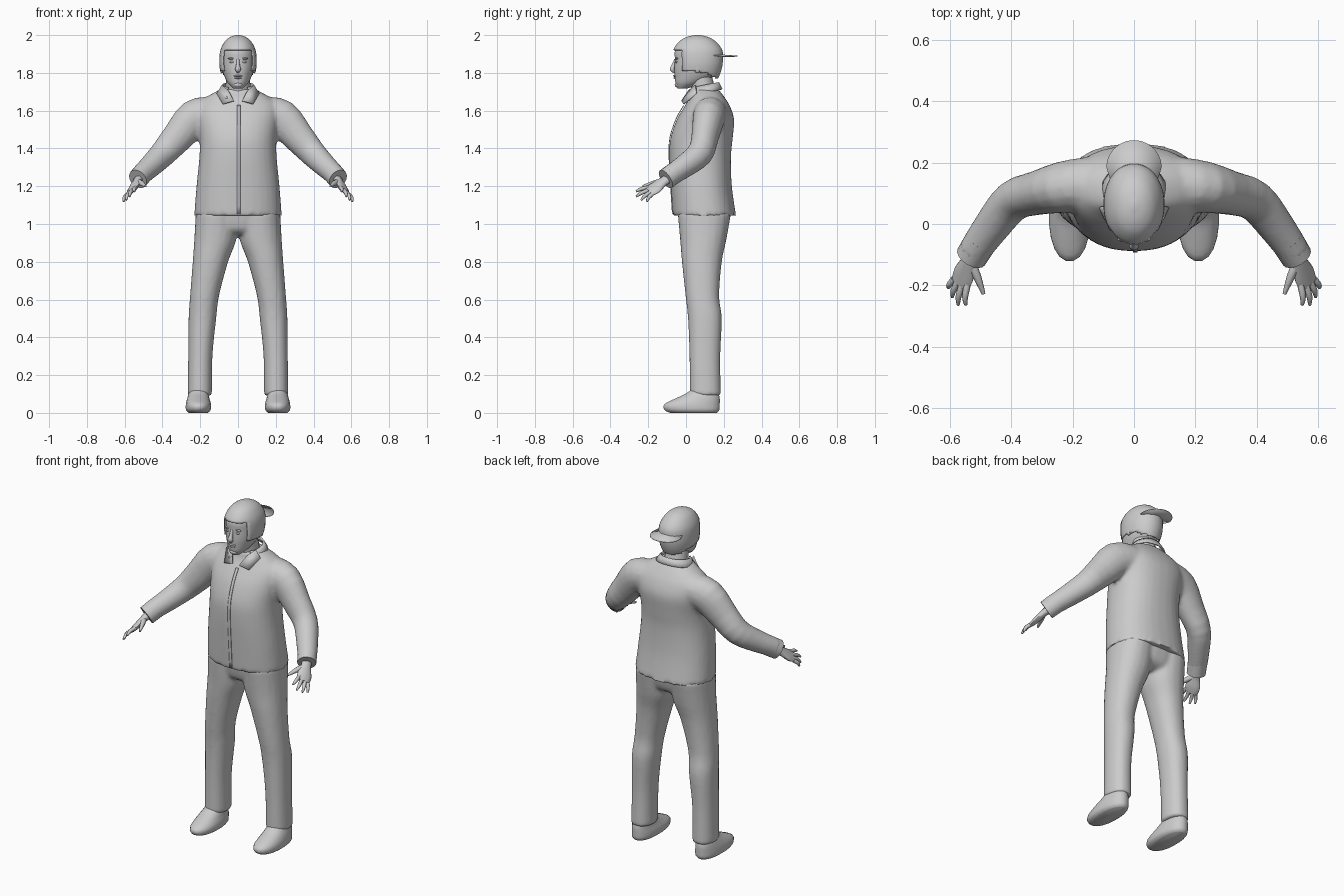
import bpy, bmesh, math
from mathutils import Vector

if "Cube" in bpy.data.objects:
    bpy.data.objects.remove(bpy.data.objects["Cube"])

GREY = (0.6, 0.6, 0.6, 1)
mat = bpy.data.materials.new("plain grey")
mat.use_nodes = True
mat.diffuse_color = GREY
mat.node_tree.nodes["Principled BSDF"].inputs["Base Color"].default_value = GREY


def spline(rows, steps):
    """Catmull-Rom through rows of numbers."""
    rows = [Vector(r) for r in rows]
    ext = [rows[0]] + rows + [rows[-1]]
    out = []
    for a, b, c, d in zip(ext, ext[1:], ext[2:], ext[3:]):
        for i in range(steps):
            t = i / steps
            out.append(b + (c - a) * (t / 2) + (a * 2 - b * 5 + c * 4 - d) * (t * t / 2)
                       + (b * 3 - a - c * 3 + d) * (t ** 3 / 2))
    return out + [rows[-1]]


def skin(bm, rings, caps=True):
    """Bridge equal rings of points into a tube."""
    loops = [[bm.verts.new(p) for p in ring] for ring in rings]
    n = len(loops[0])
    for lo, hi in zip(loops, loops[1:]):
        for i in range(n):
            j = (i + 1) % n
            bm.faces.new((lo[i], lo[j], hi[j], hi[i]))
    if caps:
        bm.faces.new(loops[0][::-1])
        bm.faces.new(loops[-1])


def stack(bm, rows, side=1, n=24, power=2.2, steps=4, caps=True):
    """Horizontal rounded sections, rows of z, x0, x1, y0, y1."""
    rings = []
    for z, x0, x1, y0, y1 in spline(rows, steps):
        ring = []
        for i in range(n):
            a = math.tau * (i + 0.5) / n
            c, s = math.cos(a), math.sin(a)
            px = math.copysign(abs(c) ** (2 / power), c) * (x1 - x0) / 2 + (x0 + x1) / 2
            py = math.copysign(abs(s) ** (2 / power), s) * (y1 - y0) / 2 + (y0 + y1) / 2
            ring.append((px * side, py, z))
        rings.append(ring)
    skin(bm, rings, caps)


def tube(bm, rows, wide=(0, 0, 1), side=1, n=12, steps=3):
    """Sections along a path, rows of x, y, z, wide radius, thin radius."""
    pts = spline(rows, steps)
    rings = []
    for k, p in enumerate(pts):
        t = (pts[min(k + 1, len(pts) - 1)] - pts[max(k - 1, 0)]).to_3d().normalized()
        u = Vector(wide)
        u = (u - t * u.dot(t)).normalized()
        v = t.cross(u)
        ring = []
        for i in range(n):
            a = math.tau * i / n
            q = p.to_3d() + u * math.cos(a) * p[3] + v * math.sin(a) * p[4]
            ring.append((q.x * side, q.y, q.z))
        rings.append(ring)
    skin(bm, rings)


def finish(name, bm, voxel=0, thick=0, angle=50):
    bmesh.ops.recalc_face_normals(bm, faces=bm.faces)
    me = bpy.data.meshes.new(name)
    bm.to_mesh(me)
    bm.free()
    me.materials.append(mat)
    ob = bpy.data.objects.new(name, me)
    bpy.context.collection.objects.link(ob)
    bpy.ops.object.select_all(action="DESELECT")
    ob.select_set(True)
    bpy.context.view_layer.objects.active = ob
    bpy.ops.object.shade_smooth_by_angle(angle=math.radians(angle))
    if voxel:
        m = ob.modifiers.new("merge", "REMESH")
        m.mode, m.voxel_size, m.use_smooth_shade = "VOXEL", voxel, True
        s = ob.modifiers.new("relax", "SMOOTH")
        s.factor, s.iterations = 0.5, 5
    if thick:
        m = ob.modifiers.new("thickness", "SOLIDIFY")
        m.thickness, m.offset = thick, 0
    return ob


def blob(name, loc, size):
    bm = bmesh.new()
    bmesh.ops.create_uvsphere(bm, u_segments=12, v_segments=8, radius=1)
    for v in bm.verts:
        v.co = Vector(a * b for a, b in zip(v.co, size)) + Vector(loc)
    finish(name, bm)


SIDES = (("left", 1), ("right", -1))

# Jacket: torso and sleeves merged
torso = [(1.045, -.232, .232, -.07, .265), (1.2, -.22, .22, -.08, .243),
         (1.35, -.205, .205, -.088, .238), (1.45, -.203, .203, -.083, .247),
         (1.55, -.215, .215, -.05, .255), (1.62, -.215, .215, -.01, .235),
         (1.67, -.17, .17, .02, .205), (1.715, -.09, .09, .03, .17)]
sleeve = [(.14, .13, 1.585, .09, .09), (.23, .12, 1.56, .1, .085),
          (.32, .1, 1.46, .085, .072), (.395, .075, 1.375, .073, .068),
          (.465, -.01, 1.305, .062, .06), (.525, -.095, 1.25, .054, .052)]
bm = bmesh.new()
stack(bm, torso, power=2.3, n=32)
for _, s in SIDES:
    tube(bm, sleeve, side=s, n=16)
finish("jacket", bm, voxel=0.011)

# Front opening flap down the jacket
bm = bmesh.new()
edge = []
for z, _, _, y0, _ in spline(torso[:6], 3):
    edge.append([bm.verts.new((x, y0 - .002, z + .008)) for x in (-.004, .012)])
for a, b in zip(edge, edge[1:]):
    bm.faces.new((a[0], a[1], b[1], b[0]))
finish("front_flap", bm, thick=.004)

# Collar band, higher at the back and open in front
bm = bmesh.new()
stack(bm, [(1.695, -.105, .105, .015, .19), (1.735, -.08, .08, .025, .172)], caps=False, steps=2)
for v in bm.verts:
    v.co.z += (v.co.y - .1) * .2
bmesh.ops.delete(bm, geom=[f for f in bm.faces if f.calc_center_median().y < .035], context="FACES")
finish("collar_band", bm, thick=.008)
for label, s in SIDES:
    bm = bmesh.new()
    flap = [(.083, .05, 1.735), (.112, .055, 1.69), (.08, -.012, 1.635), (.022, -.022, 1.652), (.05, .015, 1.705)]
    bm.faces.new([bm.verts.new((x * s, y, z)) for x, y, z in flap])
    finish(label + "_collar_point", bm, thick=.008)

# Trousers: two legs and hips merged
leg = [(.09, .138, .267, .02, .185), (.3, .135, .264, .018, .182), (.5, .115, .262, .01, .19),
       (.62, .1, .254, -.003, .176), (.8, .052, .24, -.022, .19), (.92, .008, .232, -.032, .215),
       (1.06, 0, .224, -.045, .24)]
bm = bmesh.new()
for _, s in SIDES:
    stack(bm, leg, side=s, n=20)
stack(bm, [(.945, -.1, .1, .01, .17), (.98, -.2, .2, -.025, .215), (1.09, -.215, .215, -.045, .24)])
finish("trousers", bm, voxel=0.011)

# Shoes, cuffs and hands
shoe = [(0, .16, .262, -.085, .165), (.015, .144, .276, -.115, .178), (.045, .142, .277, -.117, .18),
        (.075, .15, .27, -.06, .18), (.1, .155, .262, -.005, .175), (.125, .16, .255, .03, .17)]
cuff = [(.495, -.05, 1.278, .057, .054), (.53, -.107, 1.238, .056, .052)]
palm = [(.51, -.07, 1.255, .03, .028), (.535, -.12, 1.225, .029, .02),
        (.555, -.165, 1.19, .042, .017), (.568, -.197, 1.17, .037, .012)]
across = Vector((.73, .3, -.61))
tips = [("index", -.031, (.548, -.264, 1.172)), ("middle", -.01, (.573, -.264, 1.145)),
        ("ring", .01, (.592, -.238, 1.126)), ("little", .03, (.605, -.208, 1.118))]
for label, s in SIDES:
    bm = bmesh.new()
    stack(bm, shoe, side=s, n=20, steps=3)
    finish(label + "_shoe", bm)
    bm = bmesh.new()
    tube(bm, cuff, side=s, n=16)
    finish(label + "_cuff", bm)
    bm = bmesh.new()
    tube(bm, palm, wide=across, side=s)
    finish(label + "_palm", bm)
    for finger, k, tip in tips:
        base = Vector((.565, -.188, 1.175)) + across * k
        mid = base.lerp(Vector(tip), .55) + Vector((.005, -.003, .004))
        bm = bmesh.new()
        tube(bm, [(*base, .011, .011), (*mid, .01, .01), (*tip, .005, .005)], wide=across, side=s, n=8)
        finish(f"{label}_{finger}_finger", bm)
    bm = bmesh.new()
    tube(bm, [(.53, -.13, 1.225, .016, .016), (.51, -.175, 1.215, .014, .013),
              (.49, -.228, 1.2, .006, .006)], wide=across, side=s, n=8)
    finish(label + "_thumb", bm)

# Neck and head
bm = bmesh.new()
tube(bm, [(0, .105, 1.64, .068, .07), (0, .09, 1.72, .062, .066), (0, .07, 1.8, .06, .062)],
     wide=(0, 1, 0), n=16)
finish("neck", bm)
head = [(1.718, -.025, .025, -.045, .01), (1.745, -.053, .053, -.056, .085), (1.78, -.072, .072, -.06, .145),
        (1.82, -.084, .084, -.062, .172), (1.87, -.088, .088, -.06, .182), (1.92, -.084, .084, -.058, .178),
        (1.965, -.06, .06, -.02, .14), (1.985, -.03, .03, .02, .1)]
bm = bmesh.new()
stack(bm, head, power=2.1)
finish("head", bm, angle=70)

# Face
bm = bmesh.new()
tube(bm, [(0, -.054, 1.872, .008, .008), (0, -.066, 1.84, .01, .011), (0, -.073, 1.818, .016, .013),
          (0, -.058, 1.806, .008, .008)], wide=(1, 0, 0), n=10)
finish("nose", bm)
blob("upper_lip", (0, -.058, 1.784), (.024, .01, .005))
blob("lower_lip", (0, -.056, 1.774), (.02, .01, .006))
blob("chin", (0, -.04, 1.737), (.026, .02, .016))
for label, s in SIDES:
    blob(label + "_eye", (.032 * s, -.05, 1.858), (.013, .007, .006))
    blob(label + "_brow", (.034 * s, -.049, 1.876), (.02, .009, .005))
    blob(label + "_ear", (.086 * s, .06, 1.83), (.011, .02, .032))

# Cap with a square opening over the face
cap = [(1.765, -.078, .078, -.055, .165), (1.81, -.091, .091, -.062, .184), (1.86, -.097, .097, -.066, .193),
       (1.92, -.091, .091, -.065, .19), (1.965, -.068, .068, -.034, .155), (1.988, -.04, .04, .005, .115),
       (1.998, -.008, .008, .05, .07)]
bm = bmesh.new()
stack(bm, cap, n=32, power=2.1, steps=5)
gone = []
for f in bm.faces:
    c = f.calc_center_median()
    if (c.y < -.02 and c.z < 1.92) or c.z < 1.81 - .4 * max(0, c.y - .07):
        gone.append(f)
bmesh.ops.delete(bm, geom=gone, context="FACES")
finish("cap", bm, thick=.005)

# Brim pointing backwards
bm = bmesh.new()
outline = [(-.07, .12)] + [(-.09 * math.cos(a), .185 + .088 * math.sin(a))
                           for a in (math.pi * i / 14 for i in range(15))] + [(.07, .12)]
hub = bm.verts.new((0, .17, 1.897))
rim = [bm.verts.new((x, y, 1.897 - x * x - .08 * (y - .17))) for x, y in outline]
for a, b in zip(rim, rim[1:] + rim[:1]):
    bm.faces.new((hub, a, b))
finish("brim", bm, thick=.004)
